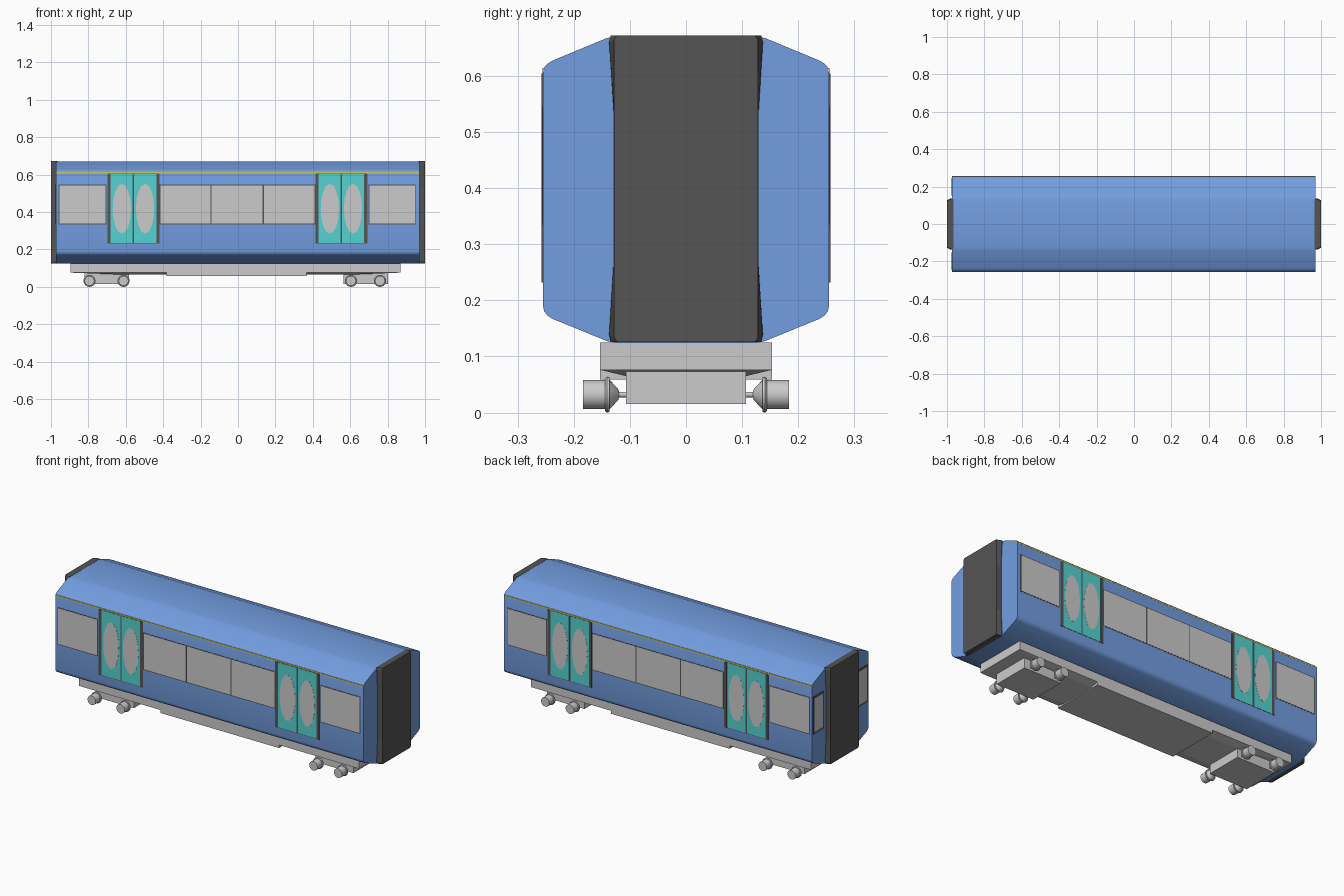
import bpy, bmesh, math
from mathutils import Matrix

if "Cube" in bpy.data.objects:
    bpy.data.objects.remove(bpy.data.objects["Cube"])


def material(name, rgb):
    m = bpy.data.materials.new(name)
    m.diffuse_color = (*rgb, 1)
    m.use_nodes = True
    m.node_tree.nodes["Principled BSDF"].inputs["Base Color"].default_value = m.diffuse_color
    return m


BLUE = material("blue_paint", (0.17, 0.34, 0.75))
TEAL = material("teal_door", (0.09, 0.65, 0.65))
DARK = material("dark_rubber", (0.09, 0.09, 0.09))
YELLOW = material("yellow_line", (0.65, 0.6, 0.08))


def finish(name, bm, mat=None):
    bmesh.ops.recalc_face_normals(bm, faces=bm.faces)
    me = bpy.data.meshes.new(name)
    bm.to_mesh(me)
    bm.free()
    ob = bpy.data.objects.new(name, me)
    bpy.context.collection.objects.link(ob)
    if mat:
        me.materials.append(mat)
    return ob


def loft(name, rings, mat=None):
    """Skin equal-length rings of points and cap both ends."""
    bm = bmesh.new()
    loops = [[bm.verts.new(p) for p in r] for r in rings]
    n = len(loops[0])
    for a, b in zip(loops, loops[1:]):
        for i in range(n):
            j = (i + 1) % n
            bm.faces.new((a[i], a[j], b[j], b[i]))
    bm.faces.new(loops[0])
    bm.faces.new(loops[-1])
    return finish(name, bm, mat)


def box(name, x0, x1, y0, y1, z0, z1, mat=None):
    ring = lambda z: [(x0, y0, z), (x1, y0, z), (x1, y1, z), (x0, y1, z)]
    return loft(name, [ring(z0), ring(z1)], mat)


def smooth(ob, angle=32):
    bpy.ops.object.select_all(action='DESELECT')
    ob.select_set(True)
    bpy.context.view_layer.objects.active = ob
    bpy.ops.object.shade_smooth_by_angle(angle=math.radians(angle))


# Body shell: right half of the cross-section, mirrored and extruded along x
half = [(0.125, 0.125), (0.14, 0.128), (0.238, 0.168), (0.247, 0.174), (0.253, 0.182),
        (0.255, 0.192), (0.255, 0.608), (0.252, 0.617), (0.245, 0.624), (0.236, 0.629),
        (0.142, 0.668), (0.125, 0.672)]
section = half + [(-y, z) for y, z in reversed(half)]
smooth(loft("body_shell", [[(x, y, z) for y, z in section] for x in (-0.973, 0.97)], BLUE))

# Gangway connectors: flared at the corners, narrower outer face
inner = [(0.134, 0.127), (0.137, 0.14), (0.129, 0.27), (0.129, 0.53), (0.137, 0.66), (0.134, 0.673)]
outer = [(0.123, 0.127), (0.128, 0.134), (0.128, 0.27), (0.128, 0.53), (0.128, 0.666), (0.123, 0.673)]
for side, s in (("left", -1), ("right", 1)):
    rings = []
    for x, prof in ((0.965, inner), (0.978, inner), (0.999, outer), (1.0, outer)):
        full = prof + [(-y, z) for y, z in reversed(prof)]
        rings.append([(s * x, y, z) for y, z in full])
    loft(f"{side}_gangway", rings, DARK)

# Side windows, doors and trim on both long sides
WINDOWS = [(-0.955, -0.709), (-0.414, -0.147), (-0.141, 0.132), (0.138, 0.410), (0.703, 0.945)]
Z0, Z1 = 0.340, 0.543
for side, s in (("front", -1), ("back", 1)):
    def panel(name, x0, x1, z0, z1, depth, mat=None):
        return box(f"{side}_{name}", x0, x1, s * 0.245, s * depth, z0, z1, mat)

    panel("yellow_line", -0.973, 0.97, 0.608, 0.615, 0.2556, YELLOW)
    # dark surrounds: single end windows and the joined middle row
    for k, (x0, x1) in enumerate((WINDOWS[0], (-0.414, 0.410), WINDOWS[4])):
        panel(f"window_frame_{k}", x0 - 0.005, x1 + 0.005, Z0 - 0.005, Z1 + 0.005, 0.2556, DARK)
    for k, (x0, x1) in enumerate(WINDOWS):
        panel(f"window_{k}", x0, x1, Z0, Z1, 0.2562)

    for d, cx in enumerate((-0.559, 0.553)):
        # frame behind the leaves shows as the middle seam and the header
        panel(f"door_frame_{d}", cx - 0.138, cx + 0.138, 0.233, 0.609, 0.2556, DARK)
        for e in (-1, 1):
            tag = f"{d}_{'left' if e < 0 else 'right'}"
            a, b = sorted((cx + e * 0.004, cx + e * 0.122))
            panel(f"door_leaf_{tag}", a, b, 0.236, 0.605, 0.2562, TEAL)
            a, b = sorted((cx + e * 0.122, cx + e * 0.139))
            panel(f"door_post_{tag}", a, b, 0.233, 0.605, 0.2575, DARK)
            wx = cx + e * 0.062
            oval = [(wx + 0.049 * math.cos(t), 0.419 + 0.133 * math.sin(t))
                    for t in (2 * math.pi * i / 16 for i in range(16))]
            loft(f"{side}_door_window_{tag}",
                 [[(x, y, z) for x, z in oval] for y in (s * 0.25, s * 0.2568)])

    # Windows beside the gangway, left end only
    y0, y1 = sorted((s * 0.152, s * 0.246))
    box(f"{side}_end_window_frame", -0.9755, -0.96, y0, y1, Z0 - 0.005, Z1 + 0.005, DARK)
    box(f"{side}_end_window", -0.9762, -0.96, y0 + 0.01, y1 - 0.01, Z0 + 0.006, Z1 - 0.006)

# Underframe: long plate and deeper middle section
box("underframe_plate", -0.895, 0.870, -0.153, 0.153, 0.078, 0.126)
box("underframe_middle", -0.382, 0.366, -0.153, 0.153, 0.060, 0.10)


def wheel(name, x, s):
    """Lathe: axle stub, dished hub, flange and outer drum along y."""
    prof = [(0.100, 0.005), (0.119, 0.005), (0.121, 0.010), (0.136, 0.026), (0.136, 0.031),
            (0.141, 0.032), (0.144, 0.029), (0.144, 0.026), (0.184, 0.026)]
    ring = lambda y, r: [(x + r * math.cos(2 * math.pi * i / 24), s * y,
                          0.033 + r * math.sin(2 * math.pi * i / 24)) for i in range(24)]
    smooth(loft(name, [ring(y, r) for y, r in prof]))


# Bogies: tapered underside, frame block and four wheels each
BOGIES = [("left", -0.895, -0.382, (-0.822, -0.582), (-0.794, -0.612)),
          ("right", 0.870, 0.366, (0.565, 0.802), (0.604, 0.759))]
for side, xo, xi, (b0, b1), axles in BOGIES:
    xm = xo * 0.68
    rect = lambda a, b, y, z: [(a, -y, z), (b, -y, z), (b, y, z), (a, y, z)]
    loft(f"{side}_bogie_mount", [rect(xo, xi, 0.153, 0.079), rect(xo, xi, 0.153, 0.077),
                                 rect(xm, xi, 0.107, 0.066)])
    box(f"{side}_bogie_frame", b0, b1, -0.107, 0.107, 0.016, 0.077)
    for k, x in enumerate(axles):
        for end, s in (("front", -1), ("back", 1)):
            wheel(f"{side}_{end}_wheel_{k}", x, s)

# Rest the wheel flanges on the ground
low = min((o.matrix_world @ v.co).z for o in bpy.data.objects for v in o.data.vertices)
for o in bpy.data.objects:
    o.data.transform(Matrix.Translation((0, 0, -low)))
